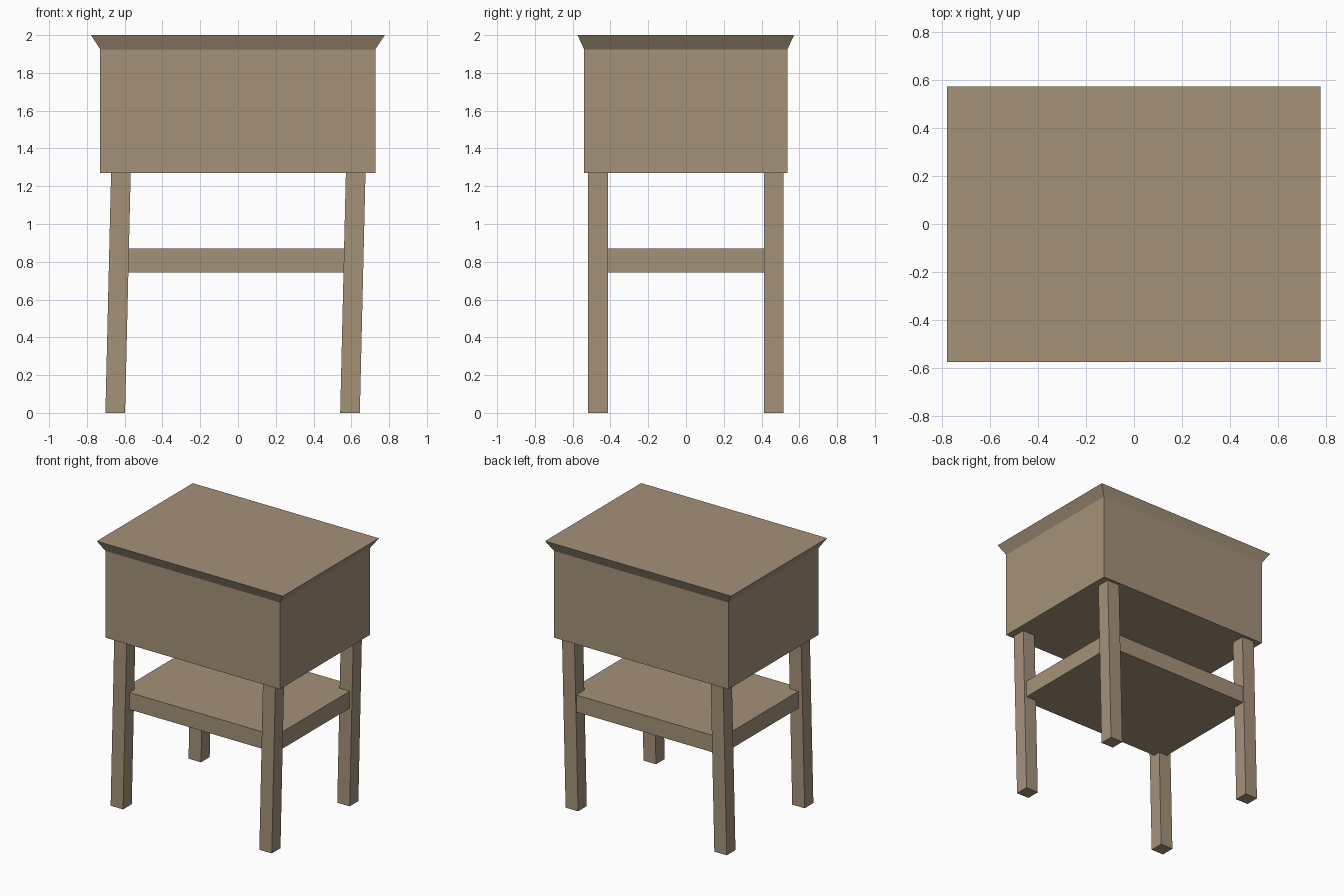
import bpy, bmesh

if "Cube" in bpy.data.objects:
    bpy.data.objects.remove(bpy.data.objects["Cube"])

wood = bpy.data.materials.new("taupe wood")
wood.diffuse_color = (0.376, 0.287, 0.195, 1)
wood.use_nodes = True
wood.node_tree.nodes["Principled BSDF"].inputs["Base Color"].default_value = wood.diffuse_color


def prism(name, low, high):
    """Solid between two rectangles, each (x0, x1, y0, y1, z)."""
    bm = bmesh.new()
    rings = []
    for x0, x1, y0, y1, z in (low, high):
        rings.append([bm.verts.new((x, y, z)) for x, y in
                      ((x0, y0), (x1, y0), (x1, y1), (x0, y1))])
    a, b = rings
    bm.faces.new(a[::-1])
    bm.faces.new(b)
    for i in range(4):
        j = (i + 1) % 4
        bm.faces.new((a[i], a[j], b[j], b[i]))
    mesh = bpy.data.meshes.new(name)
    bm.to_mesh(mesh)
    bm.free()
    mesh.materials.append(wood)
    obj = bpy.data.objects.new(name, mesh)
    bpy.context.collection.objects.link(obj)
    return obj


# Cabinet body
BODY = (-0.73, 0.727, -0.539, 0.537)
prism("cabinet_body", BODY + (1.27,), BODY + (1.925,))

# Table top flaring outward to its upper edge
prism("table_top", BODY + (1.925,), (-0.778, 0.777, -0.574, 0.572, 2.0))

# Lower shelf, let into the legs
SHELF = (-0.65, 0.645, -0.47, 0.508)
prism("lower_shelf", SHELF + (0.742,), SHELF + (0.87,))

# Four square legs, all leaning slightly towards +x
LEG, LEAN, LEG_TOP = 0.104, 0.030, 1.27
for side, x in (("left", -0.702), ("right", 0.541)):
    for end, y in (("front", -0.518), ("back", 0.412)):
        prism(f"{end}_{side}_leg",
              (x, x + LEG, y, y + LEG, 0),
              (x + LEAN, x + LEAN + LEG, y, y + LEG, LEG_TOP))
